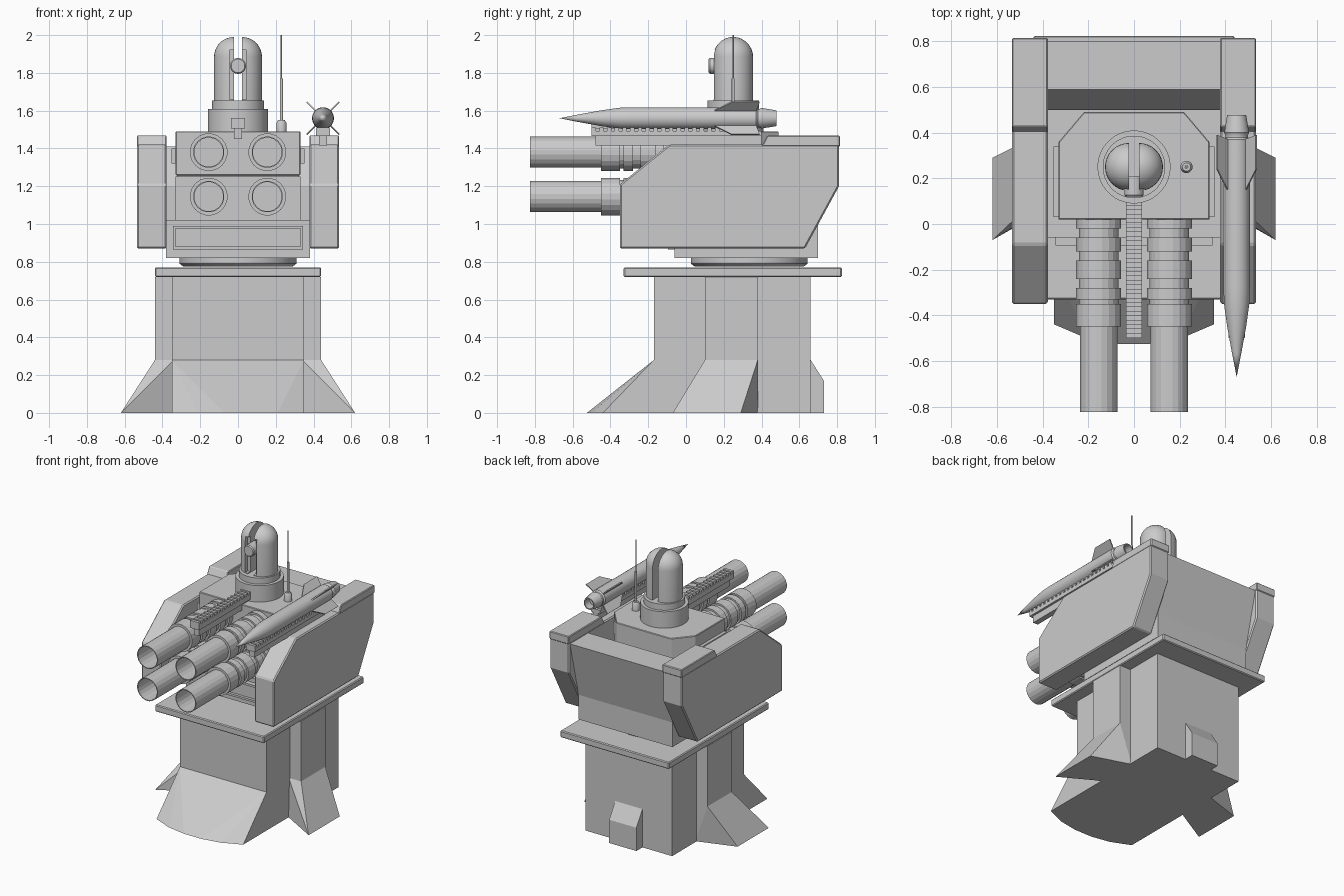
import bpy, bmesh, math
from mathutils import Vector

if "Cube" in bpy.data.objects:
    bpy.data.objects.remove(bpy.data.objects["Cube"])


def finish(name, bm, bevel=0, smooth=False):
    bmesh.ops.remove_doubles(bm, verts=bm.verts, dist=1e-5)
    bmesh.ops.recalc_face_normals(bm, faces=bm.faces)
    me = bpy.data.meshes.new(name)
    bm.to_mesh(me)
    bm.free()
    ob = bpy.data.objects.new(name, me)
    bpy.context.collection.objects.link(ob)
    if bevel:
        m = ob.modifiers.new("bevel", 'BEVEL')
        m.width, m.segments = bevel, 1
    if smooth:
        bpy.ops.object.select_all(action='DESELECT')
        bpy.context.view_layer.objects.active = ob
        ob.select_set(True)
        bpy.ops.object.shade_smooth_by_angle(angle=math.radians(35))
    return ob


def prism(name, pts, axis, lo, hi, bevel=0):
    """Extrude a 2D outline along axis x (pts = y,z), y (x,z) or z (x,y)."""
    put = {'x': lambda a, b, t: (t, a, b),
           'y': lambda a, b, t: (a, t, b),
           'z': lambda a, b, t: (a, b, t)}[axis]
    bm = bmesh.new()
    A = [bm.verts.new(put(a, b, lo)) for a, b in pts]
    B = [bm.verts.new(put(a, b, hi)) for a, b in pts]
    bm.faces.new(A)
    bm.faces.new(B)
    for i in range(len(pts)):
        j = (i + 1) % len(pts)
        bm.faces.new((A[i], A[j], B[j], B[i]))
    return finish(name, bm, bevel)


def box(name, x, y, z, bevel=0):
    return prism(name, [(x[0], y[0]), (x[1], y[0]), (x[1], y[1]), (x[0], y[1])],
                 'z', z[0], z[1], bevel)


def hull(name, pts, smooth=False):
    bm = bmesh.new()
    for p in pts:
        bm.verts.new(p)
    bmesh.ops.convex_hull(bm, input=bm.verts)
    bmesh.ops.dissolve_limit(bm, angle_limit=0.01, verts=bm.verts, edges=bm.edges)
    return finish(name, bm, 0, smooth)


def lathe(name, prof, axis, origin, n=32, smooth=True):
    """Turn a profile of (radius, position) about y or z."""
    bm = bmesh.new()
    rings = []
    for r, t in prof:
        ring = []
        for i in range(n):
            a = 2 * math.pi * (i + 0.5) / n
            c, s = r * math.cos(a), r * math.sin(a)
            v = (c, t, s) if axis == 'y' else (c, s, t)
            ring.append(bm.verts.new(Vector(origin) + Vector(v)))
        rings.append(ring)
    for R, Q in zip(rings, rings[1:]):
        for i in range(n):
            j = (i + 1) % n
            bm.faces.new((R[i], R[j], Q[j], Q[i]))
    bmesh.ops.dissolve_degenerate(bm, dist=1e-6, edges=bm.edges)
    return finish(name, bm, 0, smooth)


# Pedestal with flared feet
box("pedestal", (-.35, .35), (-.17, .66), (0, .72))
foot = [(x * s, y, 0) for s in (1, -1) for x, y in ((.35, -.44), (.21, -.5), (.07, -.525))]
hull("front_foot", foot + [(x, -.17, z) for x in (-.35, .35) for z in (0, .28)])
prism("rear_foot", [(.65, 0), (.73, 0), (.73, .17), (.66, .28), (.65, .28)], 'x', -.11, .11)
for s, side in ((1, "right"), (-1, "left")):
    box(side + "_buttress", sorted((s * .34, s * .44)), (.10, .38), (.28, .72))
    hull(side + "_foot", [(s * .34, .10, .28), (s * .34, .38, .28), (s * .44, .10, .28),
                          (s * .44, .38, .28), (s * .62, -.07, 0), (s * .62, .29, 0),
                          (s * .34, .09, 0), (s * .34, .38, 0)])

# Platform and turning ring
box("platform", (-.44, .44), (-.33, .825), (.72, .77), .006)
lathe("turning_ring", [(0, .775), (.29, .775), (.31, .79), (.31, .825), (0, .825)],
      'z', (0, .335, 0), 40)

# Turret hull
prism("turret_hull", [(-.06, .82), (.70, .82), (.70, 1.0), (.80, 1.41), (.59, 1.41),
                      (.50, 1.2), (.50, 1.02), (-.06, 1.02)], 'x', -.38, .38)
for nm, x, z in (("frame_top", (-.345, .345), (.975, .99)),
                 ("frame_bottom", (-.345, .345), (.865, .88)),
                 ("frame_left", (-.345, -.33), (.88, .975)),
                 ("frame_right", (.33, .345), (.88, .975))):
    box(nm, x, (-.095, -.055), z)
box("frame_panel", (-.33, .33), (-.075, -.055), (.88, .975))

# Side armour
armour = [(-.35, .87), (-.35, 1.21), (-.09, 1.42), (.81, 1.42), (.81, 1.2), (.63, .87)]
for s, side in ((1, "right"), (-1, "left")):
    lo, hi = sorted((s * .378, s * .535))
    prism(side + "_armour", armour, 'x', lo, hi, .008)
    prism(side + "_armour_cap", [(.40, 1.41), (.43, 1.468), (.815, 1.468), (.815, 1.41)],
          'x', lo, hi, .005)
    box(side + "_ear", sorted((s * .32, s * .353)), (.03, .34), (1.32, 1.40))

# Gun housing
octo = [(-.33, .02), (.33, .02), (.33, .36), (.22, .49), (-.22, .49), (-.33, .36)]
prism("gun_housing_lower", octo, 'z', 1.01, 1.252)
prism("gun_housing_upper", octo, 'z', 1.258, 1.49, .004)
prism("gun_housing_core", [(x * .98, y * .96 + .01) for x, y in octo], 'z', 1.24, 1.27)

# Four hollow ribbed barrels
barrel = [(0, .04), (.088, .04)]
for a, b in ((.02, -.02), (-.06, -.12), (-.16, -.24), (-.28, -.33), (-.35, -.45)):
    barrel += [(.088, a), (.1, a), (.1, b), (.088, b)]
barrel += [(.083, -.45), (.083, -.825), (.077, -.825), (.077, -.4), (0, -.4)]
for x in (-.155, .155):
    for z, lvl in ((1.145, "lower"), (1.38, "upper")):
        lathe(f"barrel_{lvl}_{'left' if x < 0 else 'right'}", barrel, 'y', (x, 0, z), 20, False)


# Toothed rails
def rail(name, x, y0, y1, z0, z1, w, n):
    pts = [(y0, z0)]
    step = (y1 - y0) / n
    for i in range(n):
        a = y0 + i * step
        pts += [(a, z1), (a + step * .55, z1), (a + step * .55, z1 - .018), (a + step, z1 - .018)]
    pts.append((y1, z0))
    prism(name + "_teeth", pts, 'x', x - w, x + w)
    return z0


rail("centre_rail", 0, -.5, .12, 1.505, 1.56, .036, 16)
box("centre_rail_stem", (-.02, .02), (-.48, .12), (1.45, 1.51))
rail("rocket_rail", .45, -.5, .40, 1.465, 1.51, .036, 22)
box("rocket_rail_stem", (.43, .47), (-.48, .40), (1.415, 1.47))

# Rocket with four diagonal fins
RX, RZ = .45, 1.56
lathe("rocket", [(0, -.67), (.02, -.57), (.042, -.45), (.056, -.35), (.058, -.28), (.058, .37),
                 (.05, .38), (.05, .39), (.055, .40), (.042, .478), (.035, .478), (.035, .42),
                 (0, .42)], 'y', (RX, 0, RZ), 24)
for k in range(4):
    a = math.pi / 4 + k * math.pi / 2
    rad, tan = Vector((math.cos(a), 0, math.sin(a))), Vector((-math.sin(a), 0, math.cos(a)))
    hull(f"rocket_fin_{k + 1}",
         [Vector((RX, y, RZ)) + rad * r + tan * t for t in (-.004, .004)
          for r, y in ((.05, .14), (.122, .24), (.122, .39), (.05, .37))])

# Sensor base and split dome
lathe("sensor_base", [(0, 1.48), (.16, 1.48), (.16, 1.61), (.137, 1.61), (.137, 1.655),
                      (0, 1.655)], 'z', (0, .25, 0), 40)
cutter = box("sensor_cutter", (-.045, .045), (.10, .175), (1.66, 1.92))
cutter.hide_render = True
R = .105
prof = [(R, 1.65)] + [(R * math.cos(i * math.pi / 16), 1.885 + R * math.sin(i * math.pi / 16))
                      for i in range(9)]
for s, side in ((1, "right"), (-1, "left")):
    pts = [(s * (.022 + r * math.sin(j * math.pi / 16)), .25 + r * math.cos(j * math.pi / 16), z)
           for r, z in prof for j in range(17)]
    dome = hull("sensor_dome_" + side, pts, True)
    m = dome.modifiers.new("front_slot", 'BOOLEAN')
    m.object, m.operation, m.solver = cutter, 'DIFFERENCE', 'EXACT'
    bpy.ops.object.modifier_apply(modifier=m.name)
bpy.data.objects.remove(cutter)
lathe("sensor_lens", [(0, .12), (.036, .12), (.042, .127), (.042, .21), (0, .21)],
      'y', (0, 0, 1.837), 24)

# Antenna
lathe("antenna", [(0, 1.485), (.027, 1.485), (.027, 1.535), (.018, 1.55), (.008, 1.55),
                  (.008, 1.77), (.004, 1.77), (.004, 2.0), (0, 2.0)], 'z', (.23, .25, 0), 16)
